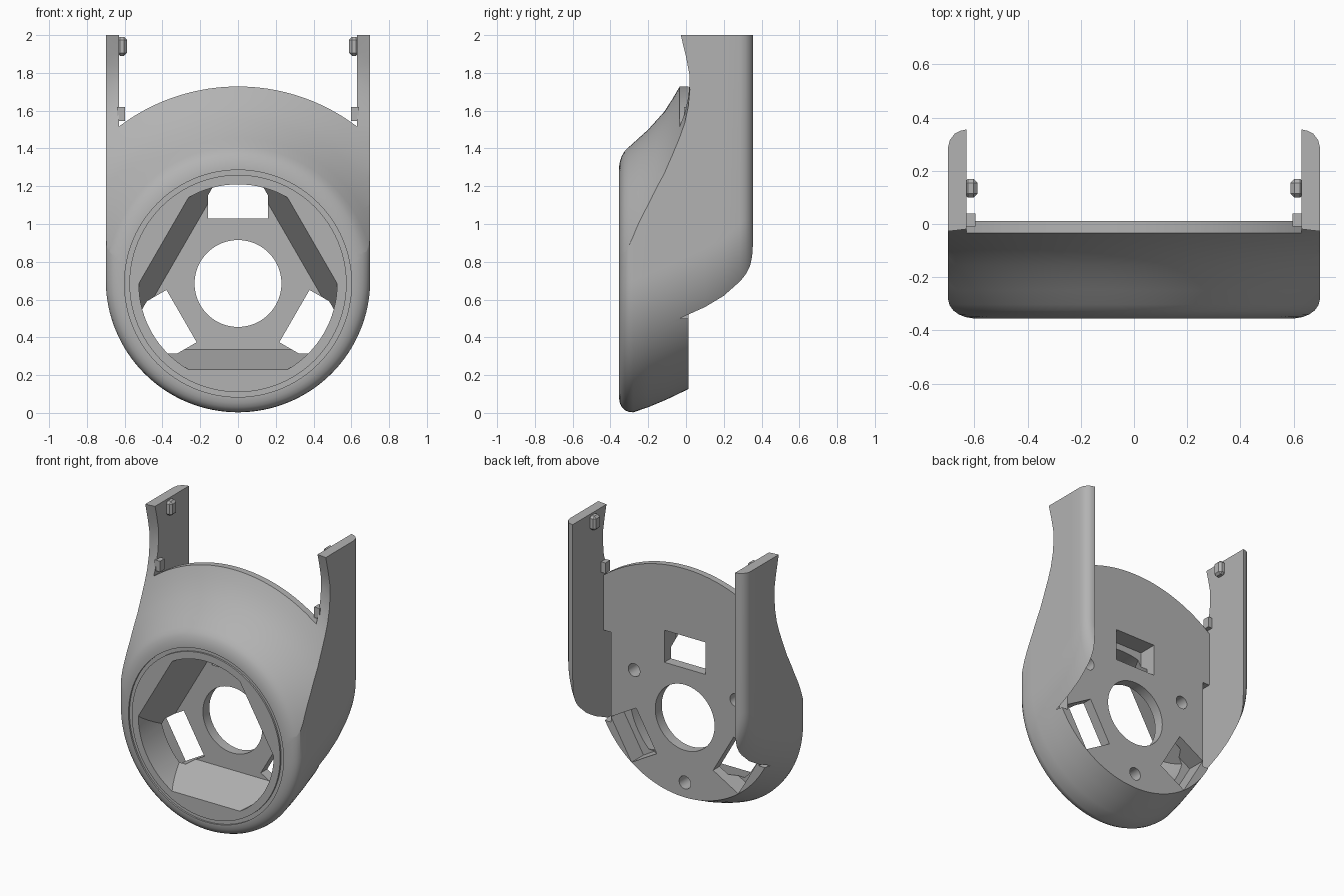
import bpy, bmesh, math
from mathutils import Vector

if "Cube" in bpy.data.objects:
    bpy.data.objects.remove(bpy.data.objects["Cube"])

CZ = 0.685        # height of the central bore axis
PLATE = 0.012     # back face of the plate
INNER = 0.63      # inner face of the arms
TAU = math.tau

grey = bpy.data.materials.new("plain grey")
grey.use_nodes = True
grey.diffuse_color = (0.45, 0.45, 0.45, 1)
grey.node_tree.nodes["Principled BSDF"].inputs["Base Color"].default_value = (0.45, 0.45, 0.45, 1)


def finish(name, bm):
    bmesh.ops.recalc_face_normals(bm, faces=bm.faces)
    me = bpy.data.meshes.new(name)
    bm.to_mesh(me)
    bm.free()
    me.materials.append(grey)
    ob = bpy.data.objects.new(name, me)
    bpy.context.collection.objects.link(ob)
    return ob


def loft(name, rings):
    """Skin matching outlines, each given as (y, [(x, z), ...])."""
    bm = bmesh.new()
    loops = [[bm.verts.new((x, y, z)) for x, z in pts] for y, pts in rings]
    n = len(loops[0])
    for a, b in zip(loops, loops[1:]):
        for i in range(n):
            j = (i + 1) % n
            bm.faces.new((a[i], a[j], b[j], b[i]))
    bm.faces.new(loops[0])
    bm.faces.new(loops[-1])
    return finish(name, bm)


def prism(name, pts, y0, y1):
    return loft(name, [(y0, pts), (y1, pts)])


def circle(r, n=96, x=0, z=CZ, start=0.0):
    return [(x + r * math.cos(start + TAU * i / n), z + r * math.sin(start + TAU * i / n))
            for i in range(n)]


def rect(x0, x1, z0, z1):
    return [(x0, z0), (x1, z0), (x1, z1), (x0, z1)]


def boolean(ob, tool, op="DIFFERENCE"):
    m = ob.modifiers.new("cut", "BOOLEAN")
    m.object, m.operation, m.solver = tool, op, "EXACT"
    bpy.context.view_layer.objects.active = ob
    bpy.ops.object.modifier_apply(modifier=m.name)
    bpy.data.objects.remove(tool)


# Housing: U outline that climbs towards the back, with rounded ends
def u_outline(lift, inset):
    r, cz = 0.7 - inset, 0.7 + lift
    arc = [(-r * math.cos(math.pi * i / 64), cz - r * math.sin(math.pi * i / 64)) for i in range(65)]
    return arc + [(r, 2.0), (-r, 2.0)]


stations = [(-.355, -.015, .095), (-.35, -.014, .066), (-.34, -.01, .041), (-.325, -.005, .02),
            (-.305, 0, .006), (-.28, .003, 0), (-.2, .03, 0), (-.1, .072, 0), (0, .12, 0),
            (.1, .165, 0), (.2, .225, 0), (.285, .3, 0), (.315, .32, .007), (.34, .32, .026),
            (.35, .31, .045), (.355, .28, .067)]
housing = loft("housing", [(y, u_outline(s, i)) for y, s, i in stations])

# Flared front: a turned surface about the bore axis trims the housing
flare = [(.607, -.4), (.607, -.356), (.645, -.35), (.675, -.34), (.7, -.325), (.722, -.303),
         (.77, -.25), (.815, -.2), (.865, -.155), (.91, -.115), (.975, -.073), (1.04, -.035),
         (1.1, -.007), (1.17, .012), (1.24, .02), (1.31, .018), (1.39, 0), (1.48, -.025), (1.7, -.08)]
bm = bmesh.new()
loops = []
for r, y in flare + [(1.7, .6)]:
    loops.append([bm.verts.new((x, y, z)) for x, z in circle(r, 128)])
for a, b in zip(loops, loops[1:]):
    for i in range(128):
        j = (i + 1) % 128
        bm.faces.new((a[i], a[j], b[j], b[i]))
bm.faces.new(loops[0])
bm.faces.new(loops[-1])
boolean(housing, finish("flare", bm), "INTERSECT")

# Space between the arms, behind and above the plate
boolean(housing, prism("back_space", rect(-INNER, INNER, -1, 3), PLATE, 1))
top = []
for i in range(41):
    x = -INNER + 2 * INNER * i / 40
    top.append((x, CZ + math.sqrt(1.043 ** 2 - x * x)))
boolean(housing, prism("top_space", top + [(INNER, 3), (-INNER, 3)], -1, .5))

# Front cavity: round bore limited by three sloping flats
cavity = prism("cavity", circle(.525), -.5, -.06)
flats = [(y, circle(2 * a, 3, start=math.pi / 2)) for y, a in ((-.6, .542), (-.05, .346))]
boolean(cavity, loft("flats", flats), "INTERSECT")
boolean(housing, cavity)
boolean(housing, prism("centre_hole", circle(.23), -.2, .2))

# Shallow ring groove around the bore
groove = prism("groove", circle(.601), -.4, -.343)
boolean(groove, prism("groove_core", circle(.575), -.5, -.3))
boolean(housing, groove)

# Three windows and three blind screw holes
for k in range(3):
    a = math.pi / 2 + k * TAU / 3
    d, t = Vector((math.cos(a), math.sin(a))), Vector((-math.sin(a), math.cos(a)))
    c = Vector((0, CZ))
    pts = [tuple(c + d * u + t * v) for u, v in ((.345, -.16), (.57, -.16), (.57, .16), (.345, .16))]
    boolean(housing, prism("window", pts, -.12, .2))
    h = c - d * .455
    boolean(housing, prism("screw_hole", circle(.045, 32, h.x, h.y), -.11, .2))

# Slots along the foot of each arm
for s in (-1, 1):
    x0, x1 = sorted((s * .575, s * INNER))
    boolean(housing, prism("slot", rect(x0, x1, .5, 1.13), -.07, .2))

bpy.ops.object.select_all(action="DESELECT")
housing.select_set(True)
bpy.context.view_layer.objects.active = housing
bpy.ops.object.shade_smooth_by_angle(angle=math.radians(28))

# Small pegs and locating tabs on the inner faces of the arms
for s, side in ((-1, "right"), (1, "left")):
    for part, w, y0, y1, z0, z1 in (("peg", .588, .1, .17, 1.89, 1.99),
                                    ("tab", .597, -.01, .04, 1.545, 1.62)):
        x0, x1 = sorted((s * w, s * (INNER + .01)))
        ob = prism(f"{side}_{part}", rect(x0, x1, z0, z1), y0, y1)
        if part == "peg":
            b = ob.modifiers.new("chamfer", "BEVEL")
            b.width, b.segments = .015, 1
